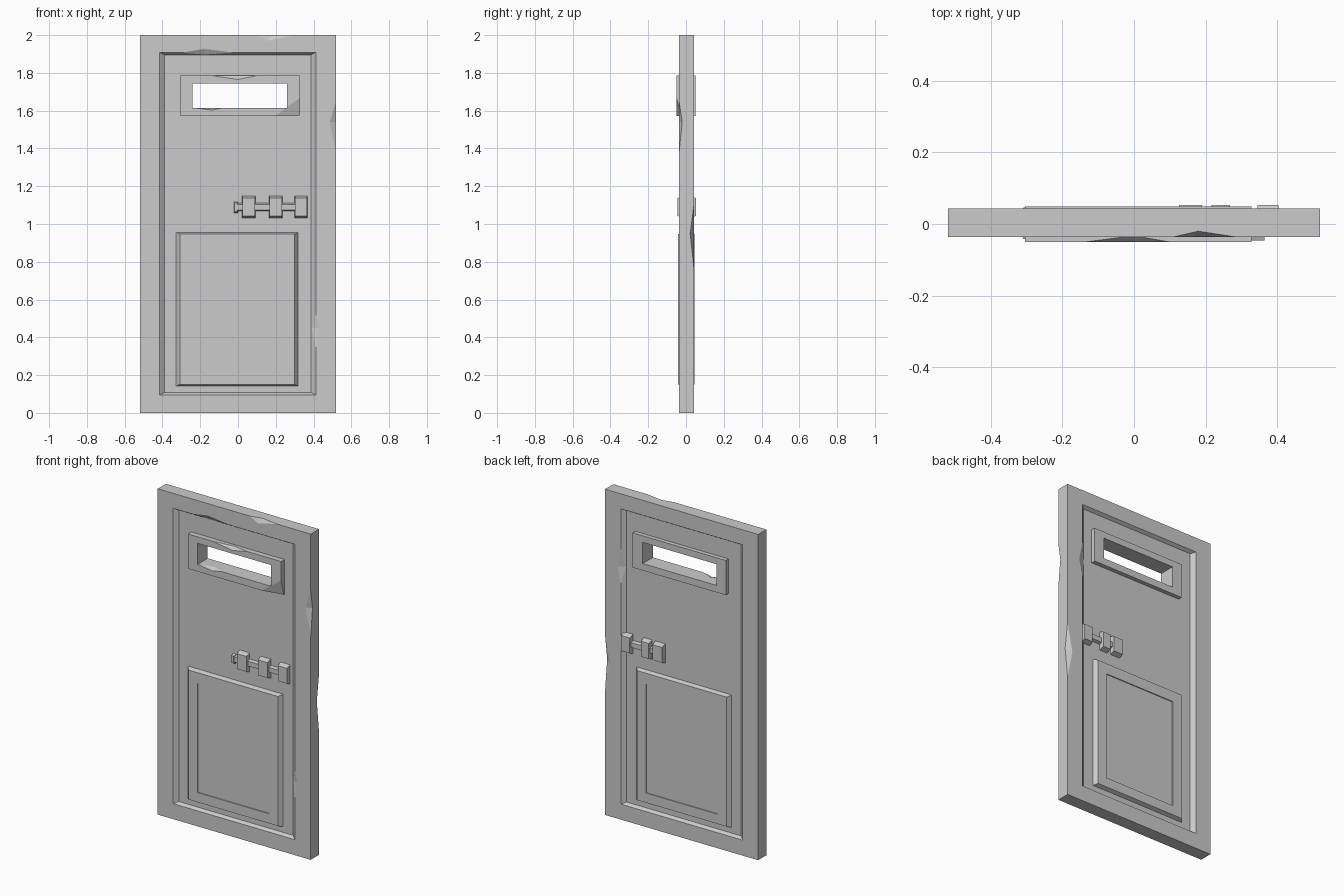
import bpy, bmesh
from mathutils import Vector

if "Cube" in bpy.data.objects:
    bpy.data.objects.remove(bpy.data.objects["Cube"], do_unlink=True)

grey = bpy.data.materials.new("stone_grey")
grey.use_nodes = True
colour = (0.6, 0.6, 0.6, 1)
grey.diffuse_color = colour
grey.node_tree.nodes["Principled BSDF"].inputs["Base Color"].default_value = colour

FRONT, BACK = -0.037, 0.043            # faces of the door slab
FLOOR_F, FLOOR_B = -0.017, 0.023       # recessed faces


def hull(name, points):
    """Convex solid around a few points."""
    bm = bmesh.new()
    for p in points:
        bm.verts.new(p)
    bmesh.ops.convex_hull(bm, input=bm.verts)
    bmesh.ops.dissolve_limit(bm, angle_limit=0.01, verts=bm.verts, edges=bm.edges)
    bmesh.ops.recalc_face_normals(bm, faces=bm.faces)
    mesh = bpy.data.meshes.new(name)
    bm.to_mesh(mesh)
    bm.free()
    mesh.materials.append(grey)
    ob = bpy.data.objects.new(name, mesh)
    bpy.context.collection.objects.link(ob)
    return ob


def block(name, x, z, y0, y1, dx=0, dz=0):
    """Block from depth y0 to y1, narrowed by dx and dz at y1."""
    return hull(name, [(x[i] + s * (1 - 2 * i) * dx, y, z[j] + s * (1 - 2 * j) * dz)
                       for y, s in ((y0, 0), (y1, 1)) for i in (0, 1) for j in (0, 1)])


def carve(ob, *cutters):
    for c in cutters:
        c.hide_render = True
        mod = ob.modifiers.new("cut", "BOOLEAN")
        mod.operation, mod.solver, mod.object = "DIFFERENCE", "EXACT", c
        bpy.context.view_layer.objects.active = ob
        bpy.ops.object.modifier_apply(modifier=mod.name)
        bpy.data.objects.remove(c, do_unlink=True)


def chip(a, b, c, d, out):
    """Wedge nick along edge a-b, reaching c and d on the two faces beside it."""
    a, b, c, d, out = map(Vector, (a, b, c, d, out))
    step = (c - d) * 0.1
    return hull("chip", [a + out * 0.001, b + out * 0.001, c + step, d - step])


# Door slab with a bevelled recess on both faces
slab = block("door_slab", (-0.52, 0.52), (0, 2), FRONT, BACK)
RX, RZ = (-0.415, 0.412), (0.095, 1.908)
HOLE_X, HOLE_Z = (-0.24, 0.26), (1.615, 1.745)
carve(slab,
      block("recess", RX, RZ, FRONT, FLOOR_F, 0.025, 0.012),
      block("recess", RX, RZ, BACK, FLOOR_B, 0.025, 0.012),
      block("opening", HOLE_X, HOLE_Z, -0.2, 0.2))

# Worn nicks on the outer edges and around the recess
carve(slab,
      chip((0.52, FRONT, 1.66), (0.52, FRONT, 1.36), (0.485, FRONT, 1.54), (0.52, -0.02, 1.54), (1, -1, 0)),
      chip((0.52, BACK, 1.12), (0.52, BACK, 0.74), (0.485, BACK, 0.93), (0.52, 0.022, 0.95), (1, 1, 0)),
      chip((0.1, FRONT, 2), (0.3, FRONT, 2), (0.16, FRONT, 1.97), (0.18, -0.02, 2), (0, -1, 1)),
      chip((-0.31, FRONT, 1.908), (0, FRONT, 1.908), (-0.18, FRONT, 1.927), (-0.18, -0.019, 1.898), (0, -1, -1)),
      chip((0.412, FRONT, 0.33), (0.412, FRONT, 0.53), (0.43, FRONT, 0.45), (0.392, -0.02, 0.45), (-1, -1, 0)),
      chip((0.412, BACK, 1.43), (0.412, BACK, 1.68), (0.435, BACK, 1.55), (0.392, 0.026, 1.55), (-1, 1, 0)))

# Window surround, running through the door
WF, WB = -0.05, 0.049
surround = block("window_surround", (-0.305, 0.328), (1.572, 1.785), WF, WB)
carve(surround,
      block("opening", HOLE_X, HOLE_Z, -0.2, 0.2),
      chip((-0.15, WF, 1.785), (0.11, WF, 1.785), (0, WF, 1.765), (0, -0.033, 1.785), (0, -1, 1)),
      chip((-0.24, WF, 1.615), (-0.07, WF, 1.615), (-0.14, WF, 1.603), (-0.14, -0.02, 1.615), (0, -1, 1)),
      hull("chip", [(0.16, -0.054, 1.56), (0.35, -0.054, 1.7), (0.28, -0.054, 1.61),
                    (0.345, -0.018, 1.56), (0.36, -0.054, 1.54)]))

# Lower panels, raised with a shallow sunken middle
for side, floor, top, sign in (("front", FLOOR_F, -0.042, 1), ("back", FLOOR_B, 0.046, -1)):
    panel = block(side + "_lower_panel", (-0.33, 0.322), (0.14, 0.957),
                  floor + sign * 0.004, top, 0.022, 0.011)
    carve(panel, block("pocket", (-0.245, 0.24), (0.21, 0.88), top - sign * 0.02, top + sign * 0.006))

# Sliding bolt on the front: bar, end knob and three chamfered clamps
block("front_bolt_bar", (-0.01, 0.35), (1.066, 1.112), FLOOR_F + 0.004, -0.034, 0, 0.008)
block("front_bolt_knob", (-0.022, 0.0), (1.058, 1.118), FLOOR_F + 0.004, -0.038, 0.003, 0.008)
for i, x in enumerate(((0.022, 0.092), (0.165, 0.235), (0.3, 0.367))):
    block(f"front_bolt_clamp_{i + 1}", x, (1.03, 1.15), FLOOR_F + 0.004, -0.046, 0.003, 0.013)

# Bolt on the back
block("back_bolt_bar", (0.14, 0.36), (1.066, 1.112), FLOOR_B - 0.004, 0.04, 0, 0.008)
for i, x in enumerate(((0.124, 0.192), (0.214, 0.27), (0.343, 0.406))):
    block(f"back_bolt_clamp_{i + 1}", x, (1.03, 1.15), FLOOR_B - 0.004, 0.053, 0.002, 0.013)
